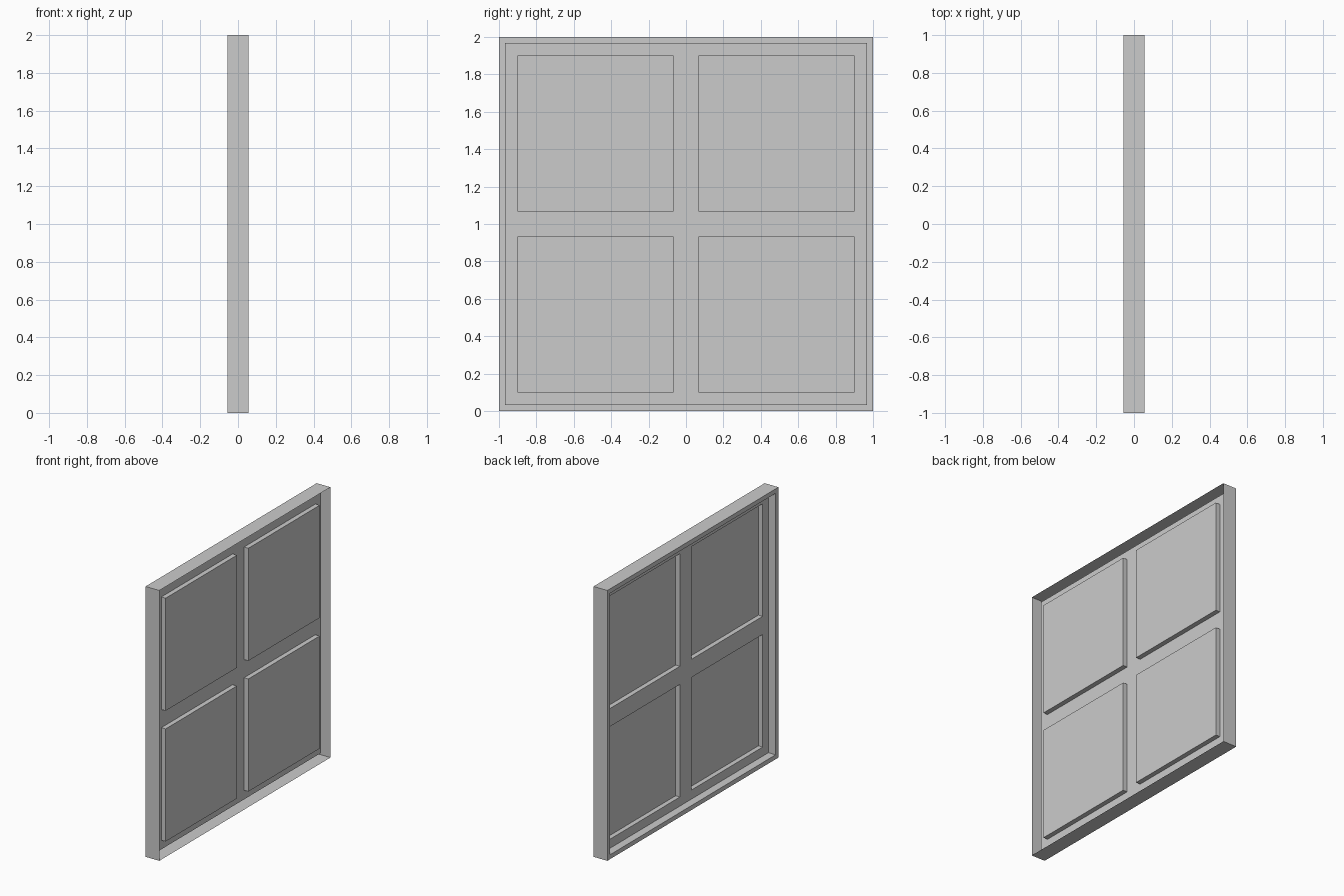
import bpy, bmesh

if "Cube" in bpy.data.objects:
    bpy.data.objects.remove(bpy.data.objects["Cube"])

X_FRONT, X_OPEN = -0.056, 0.056   # rim face and open rear edge of the frame
X_SASH, X_PANE = 0.003, 0.038     # sash face and pushed-back panes
OUT, RIM, PANE, BAR = 1.0, 0.967, 0.90, 0.067


def rect(bm, x, y0, y1, z0, z1):
    return [bm.verts.new((x, y, z)) for y, z in ((y0, z0), (y1, z0), (y1, z1), (y0, z1))]


def square(bm, x, h):
    return rect(bm, x, -h, h, 1 - h, 1 + h)


def bridge(bm, a, b):
    for i in range(4):
        j = (i + 1) % 4
        bm.faces.new((a[i], a[j], b[j], b[i]))


def finish(bm, name):
    bmesh.ops.remove_doubles(bm, verts=bm.verts, dist=1e-5)
    bmesh.ops.recalc_face_normals(bm, faces=bm.faces)
    mesh = bpy.data.meshes.new(name)
    bm.to_mesh(mesh)
    bm.free()
    obj = bpy.data.objects.new(name, mesh)
    bpy.context.collection.objects.link(obj)
    return obj


# Outer frame: sheet profile of outer wall, rim and inner reveal, open at the rear
bm = bmesh.new()
loops = [square(bm, x, h) for x, h in
         ((X_OPEN, OUT), (X_FRONT, OUT), (X_FRONT, RIM), (X_SASH, RIM))]
for a, b in zip(loops, loops[1:]):
    bridge(bm, a, b)
finish(bm, "window_frame")

# Sash: flat grid with four openings for the panes
bm = bmesh.new()
cuts = [-RIM, -PANE, -BAR, BAR, PANE, RIM]
for i in range(5):
    for j in range(5):
        if i in (1, 3) and j in (1, 3):
            continue
        bm.faces.new(rect(bm, X_SASH, cuts[i], cuts[i + 1], 1 + cuts[j], 1 + cuts[j + 1]))
bmesh.ops.remove_doubles(bm, verts=bm.verts, dist=1e-5)
bmesh.ops.dissolve_limit(bm, angle_limit=0.01, verts=bm.verts, edges=bm.edges)
finish(bm, "sash_bars")

# Panes: shallow trays set behind the sash openings
bm = bmesh.new()
spans = ((-PANE, -BAR), (BAR, PANE))
for y0, y1 in spans:
    for z0, z1 in spans:
        edge = rect(bm, X_SASH, y0, y1, 1 + z0, 1 + z1)
        back = rect(bm, X_PANE, y0, y1, 1 + z0, 1 + z1)
        bridge(bm, edge, back)
        bm.faces.new(back)
finish(bm, "window_panes")
